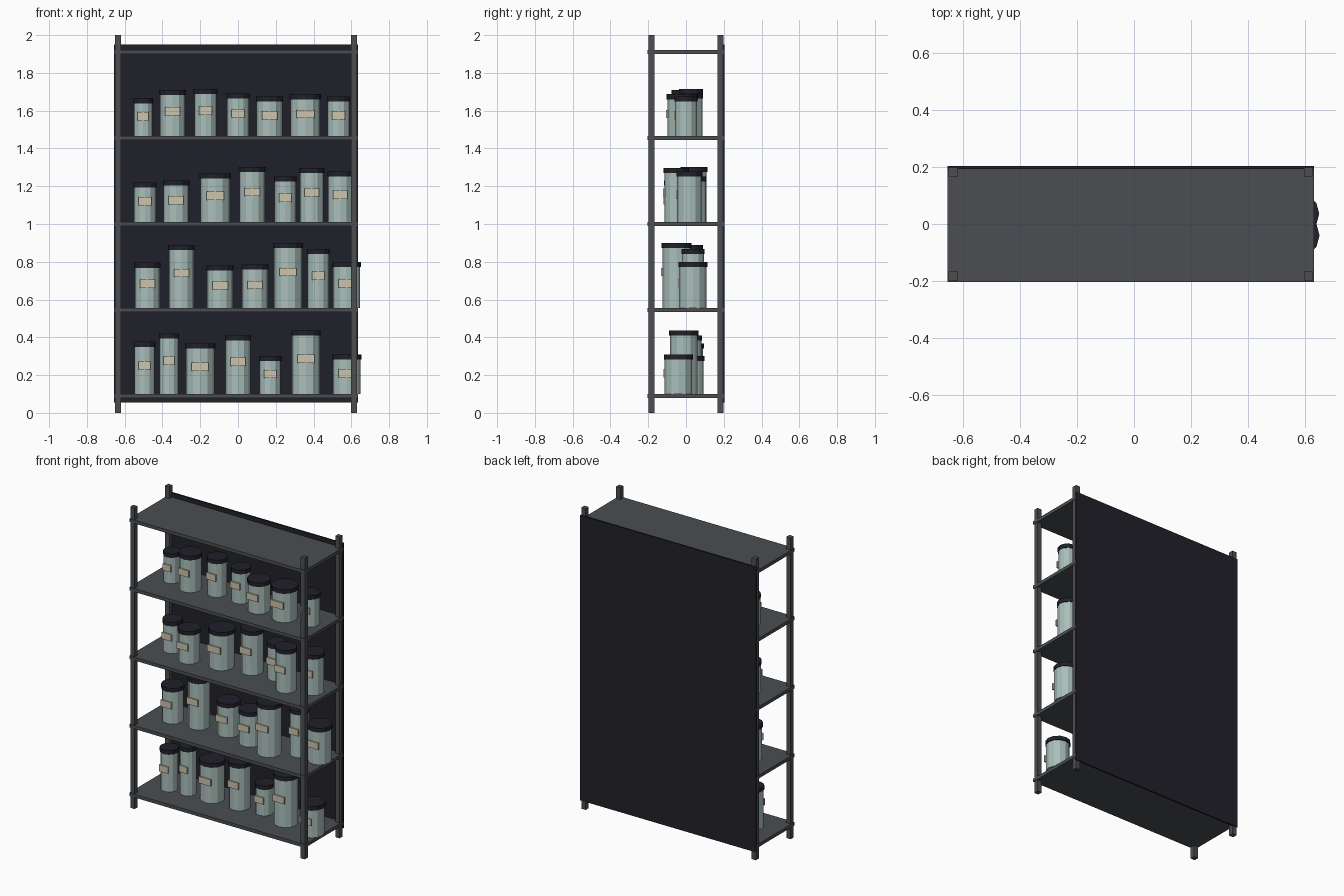
import bpy, bmesh
from mathutils import Matrix, Vector

if "Cube" in bpy.data.objects:
    bpy.data.objects.remove(bpy.data.objects["Cube"])


def material(name, rgb):
    m = bpy.data.materials.new(name)
    m.diffuse_color = (*rgb, 1)
    m.use_nodes = True
    m.node_tree.nodes["Principled BSDF"].inputs["Base Color"].default_value = m.diffuse_color
    return m


STEEL = material("grey_steel", (0.070, 0.076, 0.084))
DARK = material("dark_navy", (0.0145, 0.0145, 0.0225))
GLASS = material("pale_green", (0.40, 0.52, 0.49))
PAPER = material("cream_paper", (0.61, 0.55, 0.42))


def add_object(name, bm, mat):
    me = bpy.data.meshes.new(name)
    bm.to_mesh(me)
    bm.free()
    me.materials.append(mat)
    ob = bpy.data.objects.new(name, me)
    bpy.context.collection.objects.link(ob)
    return ob


def box(name, lo, hi, mat):
    lo, hi = Vector(lo), Vector(hi)
    bm = bmesh.new()
    bmesh.ops.create_cube(bm, size=1, matrix=Matrix.Translation((lo + hi) / 2)
                          @ Matrix.Diagonal((*(hi - lo), 1)))
    return add_object(name, bm, mat)


def cylinder(name, x, y, z0, z1, r, mat):
    bm = bmesh.new()
    bmesh.ops.create_cone(bm, cap_ends=True, segments=12, radius1=r, radius2=r,
                          depth=z1 - z0,
                          matrix=Matrix.Translation((x, y, (z0 + z1) / 2)))
    return add_object(name, bm, mat)


# Frame: four posts, five shelves, back panel
CX, HW, HD = -0.011, 0.645, 0.204
for sx in (-1, 1):
    for sy in (-1, 1):
        px, py, h = CX + sx * 0.625, sy * 0.183, 0.016
        box("corner_post", (px - h, py - h, 0), (px + h, py + h, 2), STEEL)

SHELF_Z = [0.09 + 0.455 * i for i in range(5)]
for z in SHELF_Z:
    box("shelf", (CX - HW, -HD, z - 0.011), (CX + HW, HD, z + 0.011), STEEL)
box("back_panel", (CX - HW, 0.194, 0.056), (CX + HW, HD + 0.0005, 1.95), DARK)

# Jars on each shelf: x, y, body radius, top height
ROWS = [
    [(-.495, -.015, .054, .377), (-.365, .0, .05, .42), (-.20, .016, .075, .368),
     (0, .016, .065, .41), (.17, .037, .056, .302), (.36, -.012, .073, .437),
     (.575, -.04, .073, .31)],
    [(-.48, 0, .066, .795), (-.30, .02, .066, .89), (-.095, .035, .068, .78),
     (.09, 0, .068, .785), (.265, -.05, .075, .90), (.425, .037, .057, .867),
     (.575, .036, .072, .80)],
    [(-.492, .016, .058, 1.22), (-.328, -.045, .066, 1.23), (-.12, 0, .078, 1.268),
     (.075, .042, .067, 1.302), (.25, .05, .056, 1.252), (.39, -.052, .063, 1.297),
     (.542, .018, .065, 1.278)],
    [(-.502, .022, .049, 1.666), (-.347, -.005, .067, 1.71), (-.172, .027, .059, 1.715),
     (0, .03, .057, 1.692), (.167, -.018, .068, 1.676), (.357, -.02, .078, 1.687),
     (.532, 0, .057, 1.676)],
]
LID = 0.027
for shelf_z, row in zip(SHELF_Z, ROWS):
    base = shelf_z + 0.011
    for x, y, r, top in row:
        neck = top - LID
        cylinder("jar_body", x, y, base, neck, r, GLASS)
        cylinder("jar_lid", x, y, neck, top, r * 1.065, DARK)
        # Flat label plate on the front of the jar
        lz, w = base + 0.6 * (neck - base), 0.6 * r
        box("jar_label", (x - w, y - r - 0.007, lz - 0.022),
            (x + w, y - r + 0.0025, lz + 0.022), PAPER)
